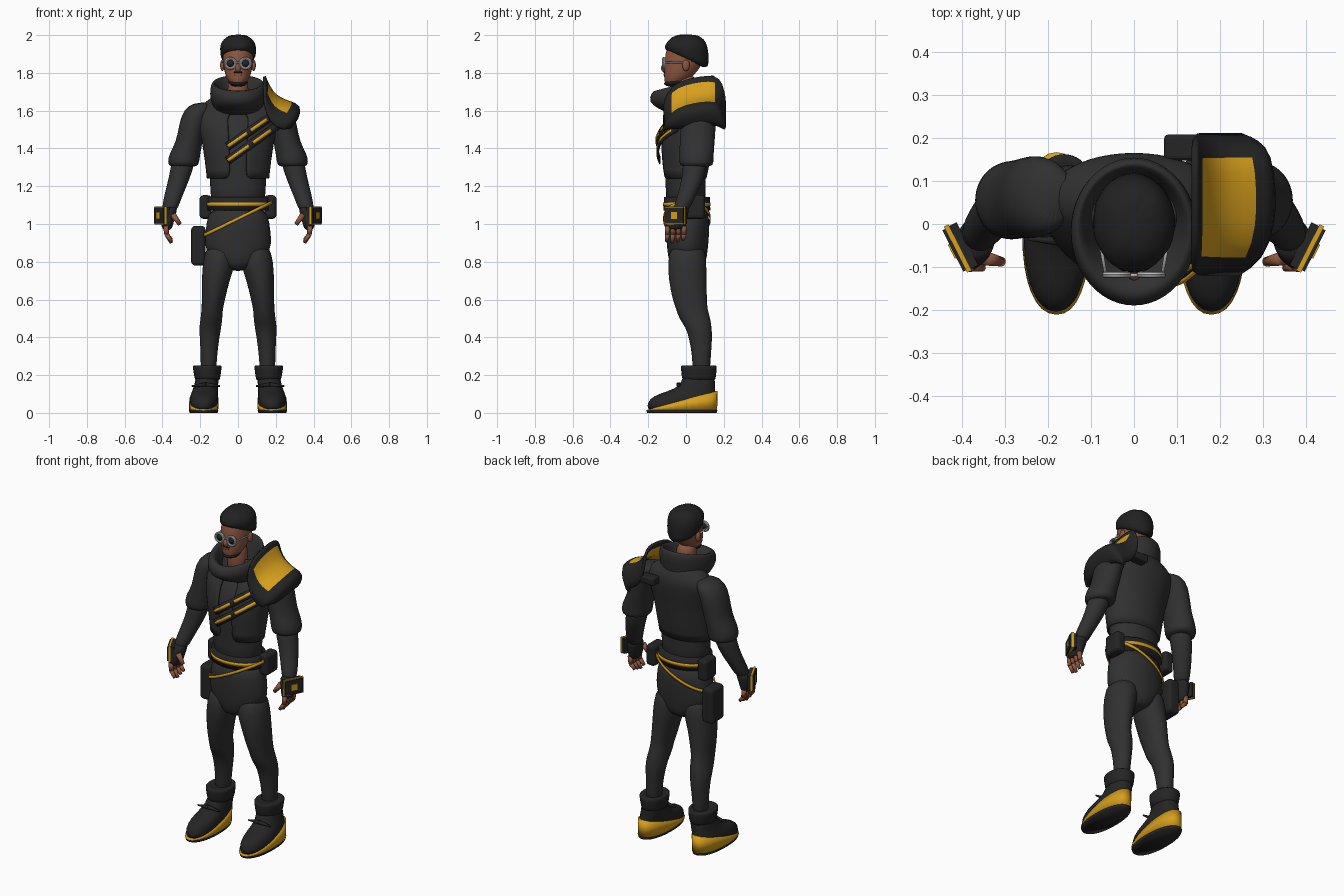
import bpy, bmesh, math, random
from mathutils import Vector, Matrix

random.seed(4)
old = bpy.data.objects.get("Cube")
if old:
    bpy.data.objects.remove(old, do_unlink=True)


def material(name, r, g, b):
    m = bpy.data.materials.new(name)
    m.use_nodes = True
    m.diffuse_color = (r, g, b, 1)
    m.node_tree.nodes["Principled BSDF"].inputs["Base Color"].default_value = (r, g, b, 1)
    return m


cloth = material("charcoal cloth", .03, .03, .03)
leather = material("black leather", .018, .018, .018)
hair_black = material("black hair", .015, .015, .015)
gold = material("gold", .68, .35, .012)
skin = material("brown skin", .27, .095, .05)
silver = material("silver", .5, .5, .5)


def finish(name, bm, mats, levels=0, smooth=True):
    bmesh.ops.recalc_face_normals(bm, faces=bm.faces[:])
    mesh = bpy.data.meshes.new(name)
    bm.to_mesh(mesh)
    bm.free()
    for m in mats:
        mesh.materials.append(m)
    for p in mesh.polygons:
        p.use_smooth = smooth
    obj = bpy.data.objects.new(name, mesh)
    bpy.context.collection.objects.link(obj)
    if levels:
        obj.modifiers.new("smooth", "SUBSURF").levels = levels
        obj.modifiers["smooth"].render_levels = levels
    return obj


def solidify(obj, thickness, offset=-1):
    mod = obj.modifiers.new("thickness", "SOLIDIFY")
    mod.thickness, mod.offset = thickness, offset


def loft(name, rows, mat, side=1, segs=24, caps=True, levels=1, power=1, jitter=0, cut=None):
    """Skin over oval rings: x, y, z, x radius, y radius, slope along y, slope along x."""
    bm = bmesh.new()
    rings = []
    for x, y, z, rx, ry, *slope in rows:
        sy, sx = (slope + [0, 0])[:2]
        ring = []
        for k in range(segs):
            a = math.tau * k / segs
            c, s = math.cos(a), math.sin(a)
            dx = rx * math.copysign(abs(c) ** power, c)
            dy = ry * math.copysign(abs(s) ** power, s)
            n = [random.uniform(-jitter, jitter) for _ in "xyz"]
            ring.append(bm.verts.new((side * x + dx + n[0], y + dy + n[1],
                                      z + sy * dy + sx * dx + n[2])))
        rings.append(ring)
    for lo, hi in zip(rings, rings[1:]):
        for k in range(segs):
            j = (k + 1) % segs
            bm.faces.new((lo[k], lo[j], hi[j], hi[k]))
    if caps:
        bm.faces.new(rings[0][::-1])
        bm.faces.new(rings[-1])
    if cut:
        doomed = [f for f in bm.faces if cut(f.calc_center_median())]
        bmesh.ops.delete(bm, geom=doomed, context="FACES")
    return finish(name, bm, [mat], levels)


def box(name, center, size, mat, turn=0, bevel=.0):
    bm = bmesh.new()
    bmesh.ops.create_cube(bm, size=1, matrix=Matrix.Translation(center)
                          @ Matrix.Rotation(turn, 4, "Z") @ Matrix.Diagonal((*size, 1)))
    obj = finish(name, bm, [mat], smooth=False)
    if bevel:
        mod = obj.modifiers.new("bevel", "BEVEL")
        mod.width, mod.segments = bevel, 3
    return obj


def rod(name, a, b, r0, r1, mat):
    a, b = Vector(a), Vector(b)
    d = b - a
    bm = bmesh.new()
    bmesh.ops.create_cone(bm, cap_ends=True, segments=10, radius1=r0, radius2=r1, depth=d.length,
                          matrix=Matrix.Translation((a + b) / 2)
                          @ d.to_track_quat("Z", "Y").to_matrix().to_4x4())
    return finish(name, bm, [mat])


def ball(name, center, size, mat):
    bm = bmesh.new()
    bmesh.ops.create_uvsphere(bm, u_segments=14, v_segments=10, radius=1,
                              matrix=Matrix.Translation(center) @ Matrix.Diagonal((*size, 1)))
    return finish(name, bm, [mat])


# Torso: sweater under an open cropped jacket
loft("sweater", [(0, 0, 1.06, .15, .112), (0, -.002, 1.2, .146, .104), (0, -.003, 1.3, .155, .112),
                 (0, 0, 1.45, .172, .12), (0, .03, 1.54, .18, .112), (0, .05, 1.62, .13, .08)], cloth)
JACKET = [(0, -.005, 1.24, .167, .114), (0, 0, 1.33, .176, .13), (0, .002, 1.45, .195, .142),
          (0, .028, 1.54, .215, .135), (0, .05, 1.59, .216, .118), (0, .06, 1.625, .2, .105),
          (0, .06, 1.665, .15, .09), (0, .05, 1.7, .09, .075)]
jacket = loft("jacket", JACKET, cloth, caps=False,
              cut=lambda c: abs(c.x) < .03 and c.y < 0 and c.z < 1.57)
solidify(jacket, .012)


# Chest straps following the jacket front
def chest_y(x, z):
    for lo, hi in zip(JACKET, JACKET[1:]):
        if lo[2] <= z <= hi[2]:
            t = (z - lo[2]) / (hi[2] - lo[2])
            _, cy, _, rx, ry = [p + (q - p) * t for p, q in zip(lo, hi)]
            return cy - ry * math.sqrt(max(.12, 1 - (x / rx) ** 2))
    return -.1


def strap(name, a, b, width, lift, mat, steps=12):
    a, b = Vector(a), Vector(b)
    d = (b - a).normalized()
    side = Vector((-d.y, d.x)) * width / 2
    bm = bmesh.new()
    prev = None
    for i in range(steps + 1):
        p = a.lerp(b, i / steps)
        pair = [bm.verts.new((q.x, chest_y(p.x, p.y) - lift, q.y)) for q in (p - side, p + side)]
        if prev:
            bm.faces.new((prev[0], pair[0], pair[1], prev[1]))
        prev = pair
    solidify(finish(name, bm, [mat]), .008, 0)


for label, a, b in (("upper", (-.055, 1.41), (.19, 1.58)), ("lower", (-.055, 1.335), (.215, 1.525))):
    strap(label + "_chest_strap", a, b, .045, .014, leather)
    a, b = Vector(a), Vector(b)
    for i, (s, e) in enumerate(((.01, .42), (.5, .85))):
        strap(f"{label}_strap_trim_{i}", a.lerp(b, s), a.lerp(b, e), .016, .019, gold)

# Cowl collar and neck
loft("cowl", [(0, .03, 1.58, .1, .11), (0, -.005, 1.625, .14, .145, .1),
              (0, -.02, 1.69, .152, .18, .25), (0, -.016, 1.74, .145, .17, .27),
              (0, -.012, 1.755, .128, .148, .27), (0, 0, 1.71, .108, .115, .25),
              (0, 0, 1.64, .09, .09)], cloth, caps=False)
loft("neck", [(0, 0, 1.6, .06, .06), (0, -.005, 1.7, .055, .058), (0, -.005, 1.8, .055, .06)], skin)

# Head
loft("head", [(0, -.072, 1.732, .028, .034), (0, -.055, 1.755, .052, .06), (0, -.036, 1.79, .069, .081),
              (0, -.015, 1.84, .079, .101), (0, -.005, 1.9, .084, .106), (0, 0, 1.95, .075, .095),
              (0, 0, 1.98, .05, .07)], skin)
loft("hair", [(0, .003, 1.865, .085, .112, -.48), (0, .004, 1.89, .095, .116, -.35),
              (0, .004, 1.93, .1, .117, -.15), (0, .004, 1.965, .091, .105),
              (0, .004, 1.99, .066, .078), (0, .004, 2.003, .035, .045)], hair_black, jitter=.004)
loft("beard", [(0, -.072, 1.726, .03, .036), (0, -.06, 1.745, .05, .058),
               (0, -.055, 1.765, .056, .065, .25)], hair_black)
ball("nose", (0, -.116, 1.826), (.015, .016, .022), skin)
box("moustache", (0, -.113, 1.803), (.045, .012, .007), hair_black, bevel=.003)
box("lips", (0, -.113, 1.79), (.036, .012, .01), skin, bevel=.004)

# Round glasses
for side, label in ((1, "left"), (-1, "right")):
    ball(label + "_ear", (side * .083, .0, 1.84), (.012, .02, .03), skin)
    bpy.ops.mesh.primitive_torus_add(location=(side * .04, -.118, 1.85), rotation=(math.pi / 2, 0, 0),
                                     major_radius=.026, minor_radius=.008,
                                     major_segments=28, minor_segments=8)
    rim = bpy.context.object
    rim.name = label + "_glasses_rim"
    rim.data.materials.append(silver)
    rod(label + "_lens", (side * .04, -.116, 1.85), (side * .04, -.12, 1.85), .021, .021, leather)
    rod(label + "_temple", (side * .066, -.117, 1.855), (side * .084, -.01, 1.855), .004, .004, silver)
rod("glasses_bridge", (-.016, -.119, 1.855), (.016, -.119, 1.855), .004, .004, silver)

# Shoulder guard on the left shoulder: flared profile swept front to back
profile = [(.14, 1.775), (.15, 1.75), (.18, 1.69), (.225, 1.655), (.285, 1.635),
           (.33, 1.62), (.32, 1.57), (.28, 1.52)]
stations = [(-.115, -.13, .55), (-.08, -.045, .85), (0, -.01, 1), (.08, .005, 1),
            (.16, .01, .95), (.19, -.03, .8), (.205, -.11, .6)]
bm = bmesh.new()
grid = [[bm.verts.new((.14 + (x - .14) * s, y, max(z + dz, 1.51 - .02 * (x - .14)))) for x, z in profile]
        for y, dz, s in stations]
for v in range(len(stations) - 1):
    for u in range(len(profile) - 1):
        f = bm.faces.new((grid[v][u], grid[v][u + 1], grid[v + 1][u + 1], grid[v + 1][u]))
        f.material_index = int(1 <= u <= 3 and 1 <= v <= 3)
solidify(finish("shoulder_guard", bm, [leather, gold], levels=1), .014, 0)
box("guard_back_strap", (.12, .178, 1.6), (.1, .06, .045), leather, bevel=.01)

# Pants seat, belts
loft("pants_seat", [(0, .01, .75, .05, .07), (0, .008, .79, .12, .098), (0, .008, .86, .176, .108),
                    (0, .008, .93, .178, .114), (0, .008, 1.0, .168, .118), (0, .005, 1.1, .154, .115)], cloth)
loft("belt", [(0, .005, 1.072, .164, .124), (0, .005, 1.142, .16, .121)], leather, segs=48, levels=0)
hoops = (("belt_trim", 1.104, .009, .166, .126, 0), ("slanted_belt", 1.028, .009, .182, .126, .48))
for label, z, half, rx, ry, tilt in hoops:
    hoop = loft(label, [(0, .005, z - half, rx, ry, 0, tilt), (0, .005, z + half, rx, ry, 0, tilt)],
                gold, segs=48, caps=False, levels=0)
    solidify(hoop, .006)
box("thigh_pouch", (-.21, .04, .885), (.075, .12, .21), leather, bevel=.02)

for side, label in ((1, "left"), (-1, "right")):
    box(label + "_belt_pouch", (side * .172, .045, 1.09), (.062, .11, .125), leather, bevel=.018)

    # Sleeve, forearm, glove
    loft(label + "_sleeve", [(.18, .065, 1.645, .05, .06), (.215, .065, 1.605, .075, .095),
                             (.24, .062, 1.53, .072, .097), (.258, .06, 1.43, .07, .092),
                             (.282, .055, 1.375, .083, .092), (.289, .055, 1.325, .084, .092),
                             (.289, .055, 1.3, .076, .084)], cloth, side)
    loft(label + "_forearm", [(.285, .05, 1.36, .065, .068), (.3, .045, 1.28, .059, .062),
                              (.325, .025, 1.2, .053, .055), (.352, -.01, 1.12, .046, .047),
                              (.365, -.03, 1.06, .04, .042)], cloth, side)
    loft(label + "_glove", [(.364, -.03, 1.095, .046, .05), (.37, -.042, 1.06, .044, .055),
                            (.376, -.053, 1.0, .034, .054), (.375, -.055, .965, .022, .048)], leather, side)

    # Wrist guard: stacked plates turned outward
    normal = Vector((side * .89, -.45, 0))
    turn = math.atan2(normal.y, normal.x)
    heart = Vector((side * .4, -.052, 1.045))
    for part, out, size, mat in (("base", -.004, (.02, .112, .088), leather),
                                 ("trim", .011, (.012, .12, .096), gold),
                                 ("plate", .02, (.008, .108, .084), leather),
                                 ("badge", .025, (.006, .036, .036), gold)):
        box(f"{label}_wrist_{part}", heart + normal * out, size, mat, turn)

    # Fingers and thumb
    for i in range(4):
        y = -.098 + i * .029
        tip = .9 + .008 * abs(i - 1)
        mid = (side * .378, y, .945)
        rod(f"{label}_finger_{i}", (side * .382, y, .99), mid, .014, .013, skin)
        rod(f"{label}_fingertip_{i}", mid, (side * .352, y - .004, tip), .013, .009, skin)
    rod(label + "_thumb", (side * .345, -.08, 1.05), (side * .307, -.088, .998), .017, .011, skin)

    # Leg
    loft(label + "_leg", [(.09, .008, .9, .075, .09), (.098, .006, .8, .09, .104),
                          (.119, .008, .7, .073, .1), (.13, .02, .6, .062, .092),
                          (.137, .03, .55, .056, .083), (.14, .046, .5, .058, .084),
                          (.148, .068, .45, .059, .068), (.15, .077, .4, .052, .063),
                          (.155, .083, .3, .043, .048), (.156, .08, .19, .042, .048)], cloth, side)

    # Boot with wedge sole
    loft(label + "_boot", [(.18, -.022, .005, .07, .178), (.182, -.022, .035, .077, .187),
                           (.18, -.016, .075, .077, .18), (.178, .008, .102, .071, .15),
                           (.172, .05, .128, .066, .104), (.165, .066, .165, .062, .088),
                           (.162, .068, .21, .06, .084)], leather, side, power=.9)
    loft(label + "_outsole", [(.182, -.022, 0, .074, .184), (.182, -.022, .014, .078, .188)],
         leather, side, levels=0, power=.9, segs=32)
    loft(label + "_sole_wedge", [(.182, -.022, .012, .077, .187), (.18, -.022, .066, .078, .189, .27)],
         gold, side, levels=0, power=.9, segs=32)
    loft(label + "_boot_cuff", [(.162, .068, .165, .066, .088), (.162, .068, .185, .068, .09),
                                (.163, .068, .24, .078, .097), (.163, .068, .256, .076, .095),
                                (.16, .07, .246, .05, .06)], leather, side)
    for tip in (.095, .245):
        rod(f"{label}_lace_{tip}", (side * .17, -.04, .15), (side * tip, -.035, .142), .012, .004, leather)
